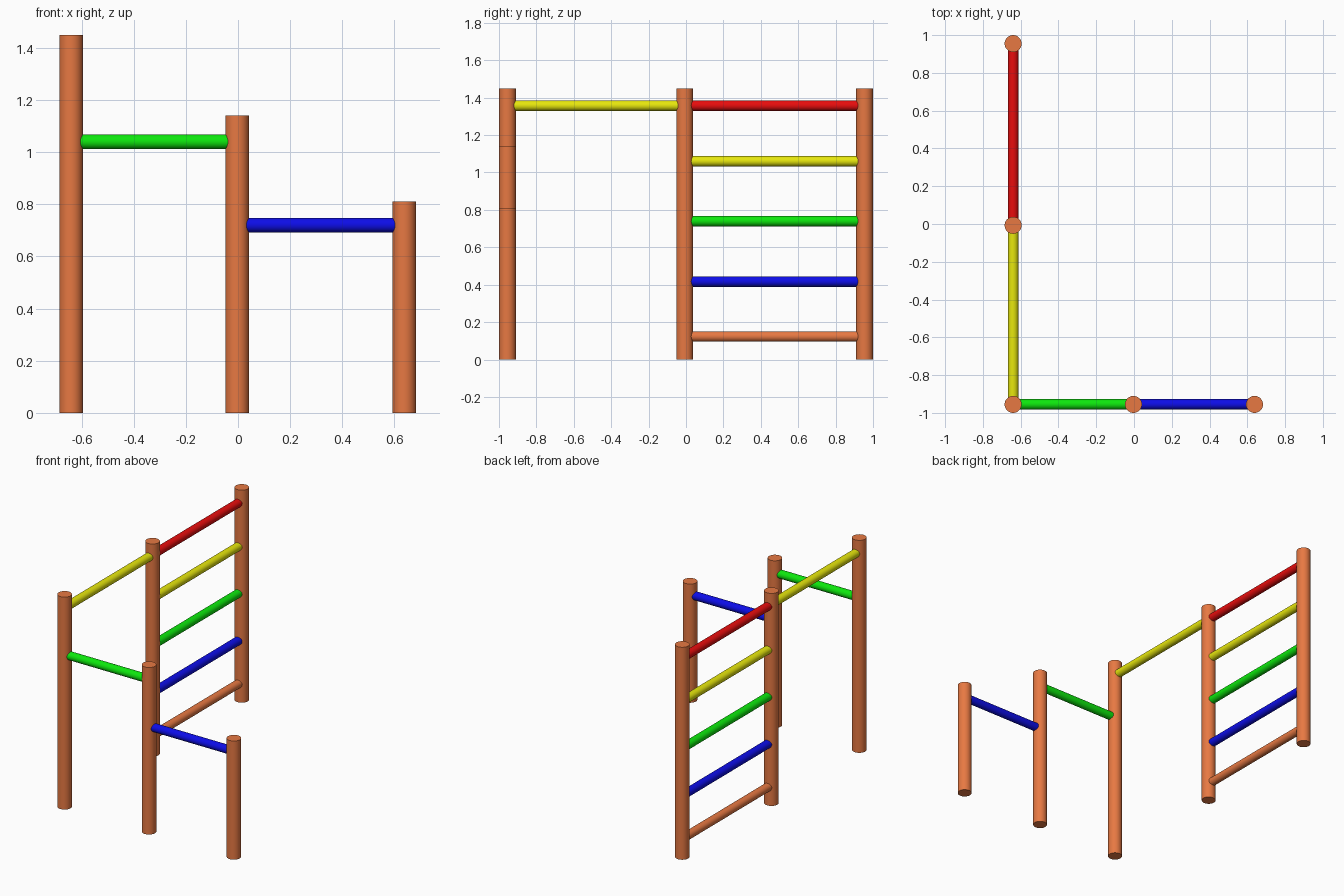
import bpy
from mathutils import Vector

cube = bpy.data.objects.get("Cube")
if cube:
    bpy.data.objects.remove(cube, do_unlink=True)


def material(name, rgb):
    mat = bpy.data.materials.new(name)
    mat.use_nodes = True
    color = (*rgb, 1)
    mat.diffuse_color = color
    mat.node_tree.nodes["Principled BSDF"].inputs["Base Color"].default_value = color
    return mat


wood = material("wood brown", (0.8, 0.19, 0.055))
red = material("red", (0.8, 0.004, 0.004))
yellow = material("yellow", (0.8, 0.8, 0.004))
green = material("green", (0.004, 0.8, 0.004))
blue = material("blue", (0.004, 0.004, 0.8))


def bar(name, start, end, radius, mat):
    """Round bar between two points, with smooth sides and flat ends."""
    start, end = Vector(start), Vector(end)
    axis = end - start
    bpy.ops.mesh.primitive_cylinder_add(
        vertices=32, radius=radius, depth=axis.length, location=(start + end) / 2,
        rotation=axis.to_track_quat("Z", "Y").to_euler())
    obj = bpy.context.object
    obj.name = name
    obj.data.materials.append(mat)
    bpy.ops.object.shade_smooth_by_angle()


# Upright posts: ground position and height
posts = {
    "back_post": (-0.64, 0.955, 1.45),
    "middle_post": (-0.64, -0.007, 1.45),
    "corner_post": (-0.64, -0.955, 1.45),
    "medium_post": (-0.003, -0.955, 1.14),
    "short_post": (0.638, -0.955, 0.81),
}
for name, (x, y, h) in posts.items():
    bar(name, (x, y, 0), (x, y, h), 0.045, wood)


def rail(name, a, b, z, mat):
    """Horizontal bar from the centre of one post to another."""
    bar(name, (*posts[a][:2], z), (*posts[b][:2], z), 0.028, mat)


# Ladder rungs
rungs = [("bottom", 0.123, wood), ("blue", 0.417, blue), ("green", 0.74, green),
         ("yellow", 1.06, yellow), ("top", 1.357, red)]
for name, z, mat in rungs:
    rail(name + "_rung", "middle_post", "back_post", z, mat)

# Pull-up bars, stepping down in height
rail("high_bar", "corner_post", "middle_post", 1.357, yellow)
rail("medium_bar", "corner_post", "medium_post", 1.04, green)
rail("low_bar", "medium_post", "short_post", 0.72, blue)
